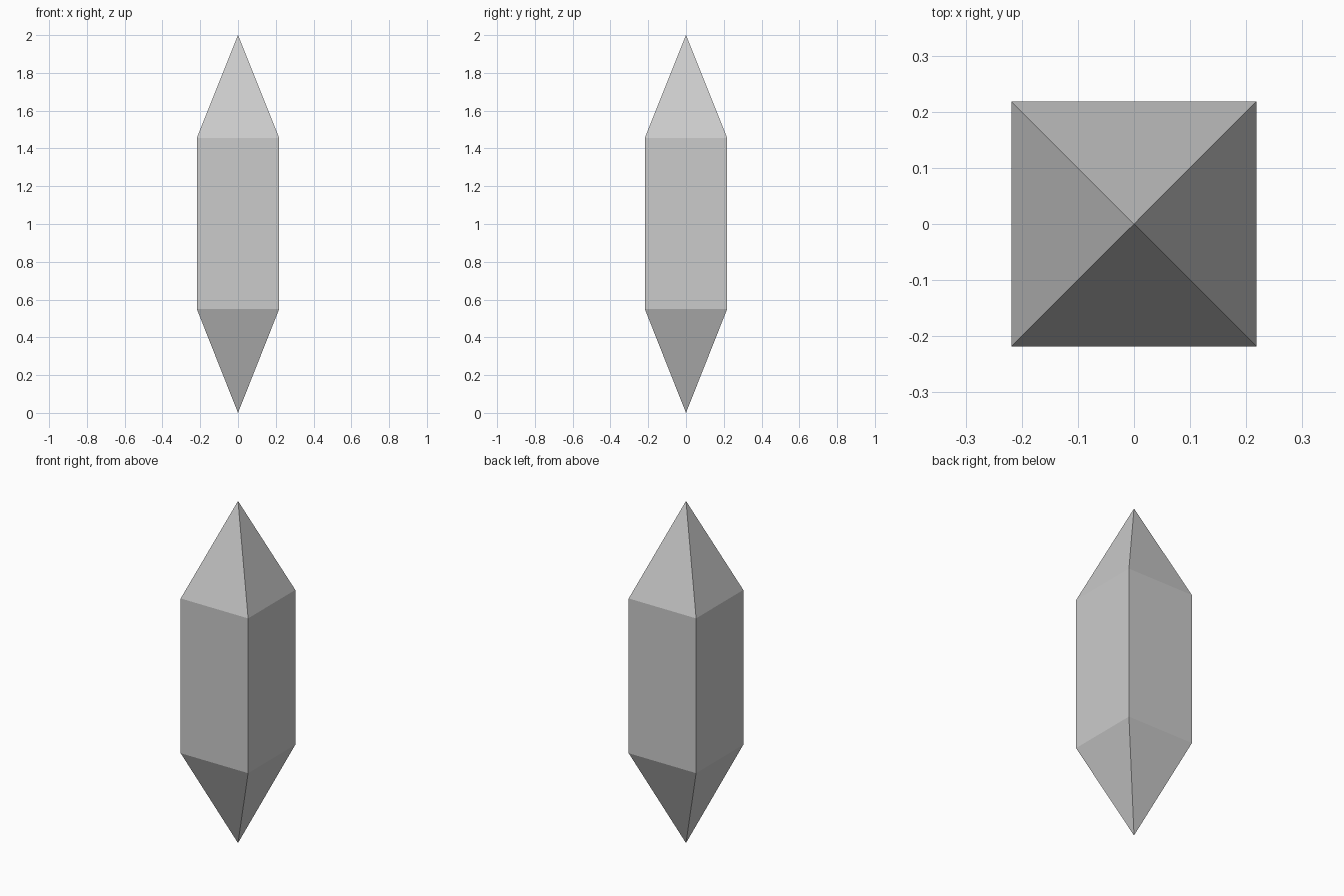
import bpy, bmesh

if "Cube" in bpy.data.objects:
    bpy.data.objects.remove(bpy.data.objects["Cube"])

HALF = 0.218               # half width of the square shaft
LOW, HIGH, TOP = 0.55, 1.455, 2.0

bm = bmesh.new()

# square shaft
bmesh.ops.create_cube(bm, size=2 * HALF)
for v in bm.verts:
    v.co.z = HIGH if v.co.z > 0 else LOW

# pointed ends: poke the caps and pull their centres out to the tips
caps = [f for f in bm.faces if abs(f.normal.z) > 0.9]
tips = bmesh.ops.poke(bm, faces=caps)["verts"]
for v in tips:
    v.co.z = TOP if v.co.z > 1 else 0.0

bmesh.ops.recalc_face_normals(bm, faces=bm.faces)
mesh = bpy.data.meshes.new("crystal")
bm.to_mesh(mesh)
bm.free()
crystal = bpy.data.objects.new("crystal", mesh)
bpy.context.collection.objects.link(crystal)
